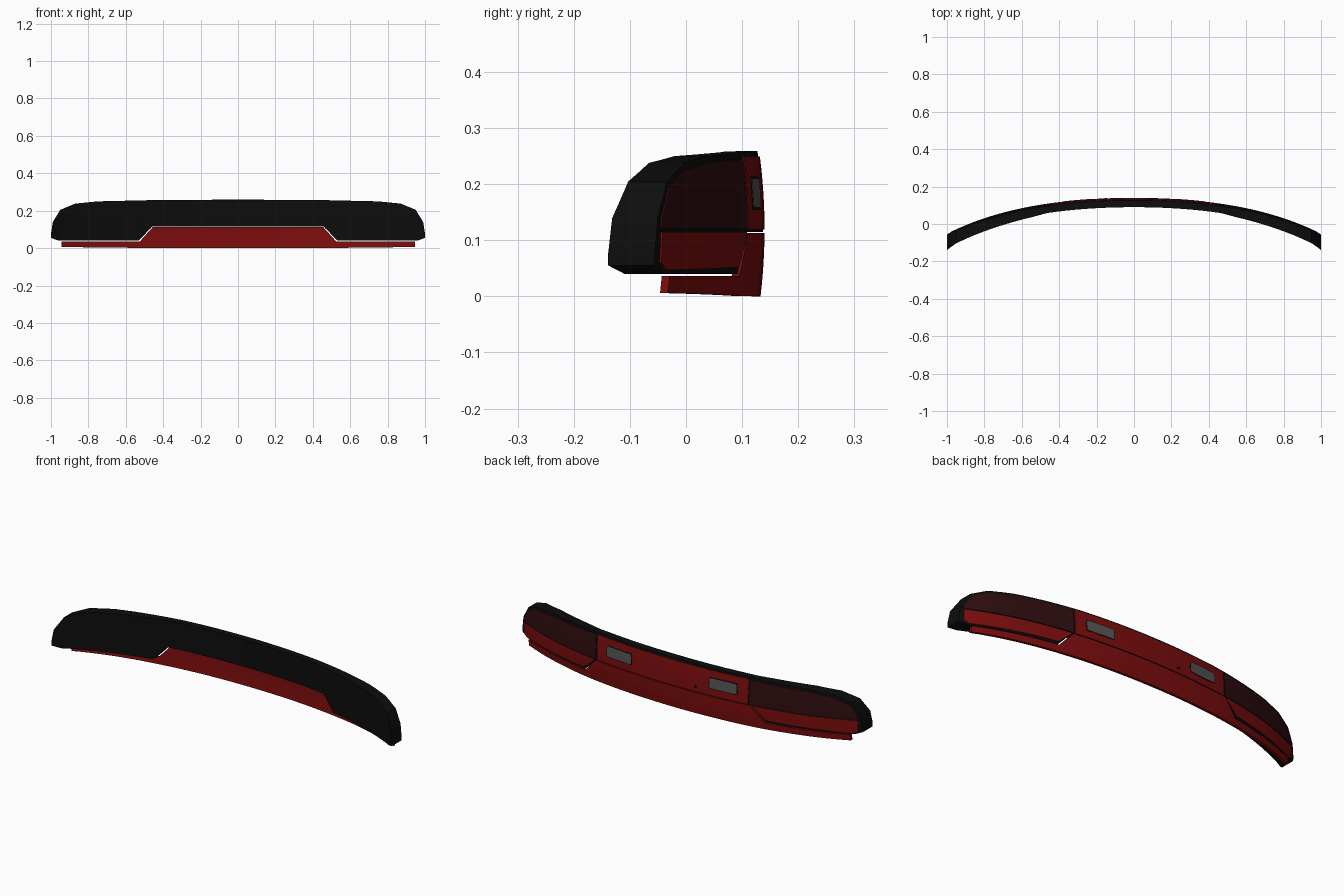
import bpy, bmesh, math
from mathutils import Vector

if "Cube" in bpy.data.objects:
    bpy.data.objects.remove(bpy.data.objects["Cube"])


def material(name, rgb):
    m = bpy.data.materials.new(name)
    m.diffuse_color = (*rgb, 1)
    m.use_nodes = True
    m.node_tree.nodes["Principled BSDF"].inputs["Base Color"].default_value = m.diffuse_color
    return m


BLACK = material("black_plastic", (0.004, 0.004, 0.004))
RED = material("red_lens", (0.20, 0.004, 0.004))
DARK = material("dark_red_lens", (0.028, 0.004, 0.005))
GREY = material("grey_lamp", (0.09, 0.09, 0.09))


def lerp(keys, x):
    """Piecewise linear lookup in (x, value) pairs."""
    if x <= keys[0][0]:
        return keys[0][1]
    for (xa, va), (xb, vb) in zip(keys, keys[1:]):
        if x <= xb:
            return va + (vb - va) * (x - xa) / (xb - xa)
    return keys[-1][1]


def skin(x, z):
    """Outer rear surface: bowed along x and gently barrelled in z."""
    return 0.14 - 0.133 * x**2 - 0.059 * x**4 - 0.5 * (z - 0.12)**2


def slab(name, x0, x1, lo, hi, out, depth, mat, mirror=False, bevel=0.0, step=0.05, flat=False):
    """Curved plate between bottom edge lo and top edge hi, wrapped on the skin."""
    n = max(1, round((x1 - x0) / step))
    xs = {round(x0 + (x1 - x0) * i / n, 4) for i in range(n + 1)}
    for k, _ in lo + hi + depth:
        xs |= {round(s * k, 4) for s in (1, -1) if x0 < s * k < x1}
    bm = bmesh.new()
    rings = []
    rows = 6
    for x in sorted(xs):
        a = abs(x)
        zs = [lerp(lo, a) + (lerp(hi, a) - lerp(lo, a)) * j / rows for j in range(rows + 1)]
        ring = [(x, skin(x, z) + out, z) for z in zs]
        ring += [(x, skin(x, 0.12 if flat else z) - lerp(depth, a), z) for z in reversed(zs)]
        rings.append([bm.verts.new(p) for p in ring])
    for r, s in zip(rings, rings[1:]):
        for i in range(len(r)):
            j = (i + 1) % len(r)
            bm.faces.new((r[i], r[j], s[j], s[i]))
    bm.faces.new(rings[0])
    bm.faces.new(rings[-1])
    bmesh.ops.recalc_face_normals(bm, faces=bm.faces)
    me = bpy.data.meshes.new(name)
    bm.to_mesh(me)
    bm.free()
    me.materials.append(mat)
    ob = bpy.data.objects.new(name, me)
    bpy.context.collection.objects.link(ob)
    if mirror:
        ob.modifiers.new("mirror", 'MIRROR').use_mirror_merge = False
    if bevel:
        b = ob.modifiers.new("bevel", 'BEVEL')
        b.width, b.segments, b.limit_method = bevel, 2, 'ANGLE'
        b.angle_limit = math.radians(50)
    bpy.ops.object.select_all(action='DESELECT')
    ob.select_set(True)
    bpy.context.view_layer.objects.active = ob
    bpy.ops.object.shade_smooth_by_angle(angle=math.radians(30))
    return ob


# Black housing with the stepped cutout below the middle
slab("housing", -1, 1,
     [(0, .115), (.46, .115), (.53, .04), (.96, .04), (1, .055)],
     [(0, .259), (.4, .258), (.75, .25), (.87, .238), (.95, .205), (.99, .14), (1, .075)],
     -0.003, [(0, .05), (.46, .05), (.54, .058), (.7, .066), (.95, .075), (1, .087)],
     BLACK, bevel=0.004, flat=True)

# Red trim: deep in the middle, a thin strip under the lenses
slab("lower_trim", -.945, .945, [(0, 0), (.5, .001), (.945, .006)],
     [(0, .113), (.455, .113), (.525, .036), (.945, .036)], 0, [(0, .014)], RED)

# Red panel between the lenses
slab("center_panel", -.443, .443, [(0, .119)], [(0, .249)], 0, [(0, .012)], RED)

# Dark upper lenses and red lower lenses, following the rounded ends
slab("upper_lens", .454, .98, [(0, .121)],
     [(.45, .246), (.75, .239), (.87, .225), (.945, .193), (.98, .14)],
     0, [(0, .012)], DARK, mirror=True)
slab("lower_lens", .466, .98, [(.466, .106), (.535, .052), (.96, .047), (.98, .06)],
     [(0, .115)], 0, [(0, .012)], RED, mirror=True)

# Grey lamps set in thin black frames
def lamp(name, g, out, mat):
    a, b, c, d = .23 - g, .38 + g, .158 - g, .21 + g
    slab(name, a, b, [(a, c + .006), (a + .006, c), (b - .006, c), (b, c + .006)],
         [(a, d - .006), (a + .006, d), (b - .006, d), (b, d - .006)],
         out, [(0, .004)], mat, mirror=True)


lamp("lamp_frame", .004, .001, BLACK)
lamp("lamp", 0, .002, GREY)

# Small round lock button
bpy.ops.mesh.primitive_cylinder_add(vertices=16, radius=.007, depth=.006,
    location=(-.15, skin(-.15, .145), .145), rotation=(math.pi / 2, 0, 0))
button = bpy.context.object
button.name = "lock_button"
button.data.materials.append(BLACK)
